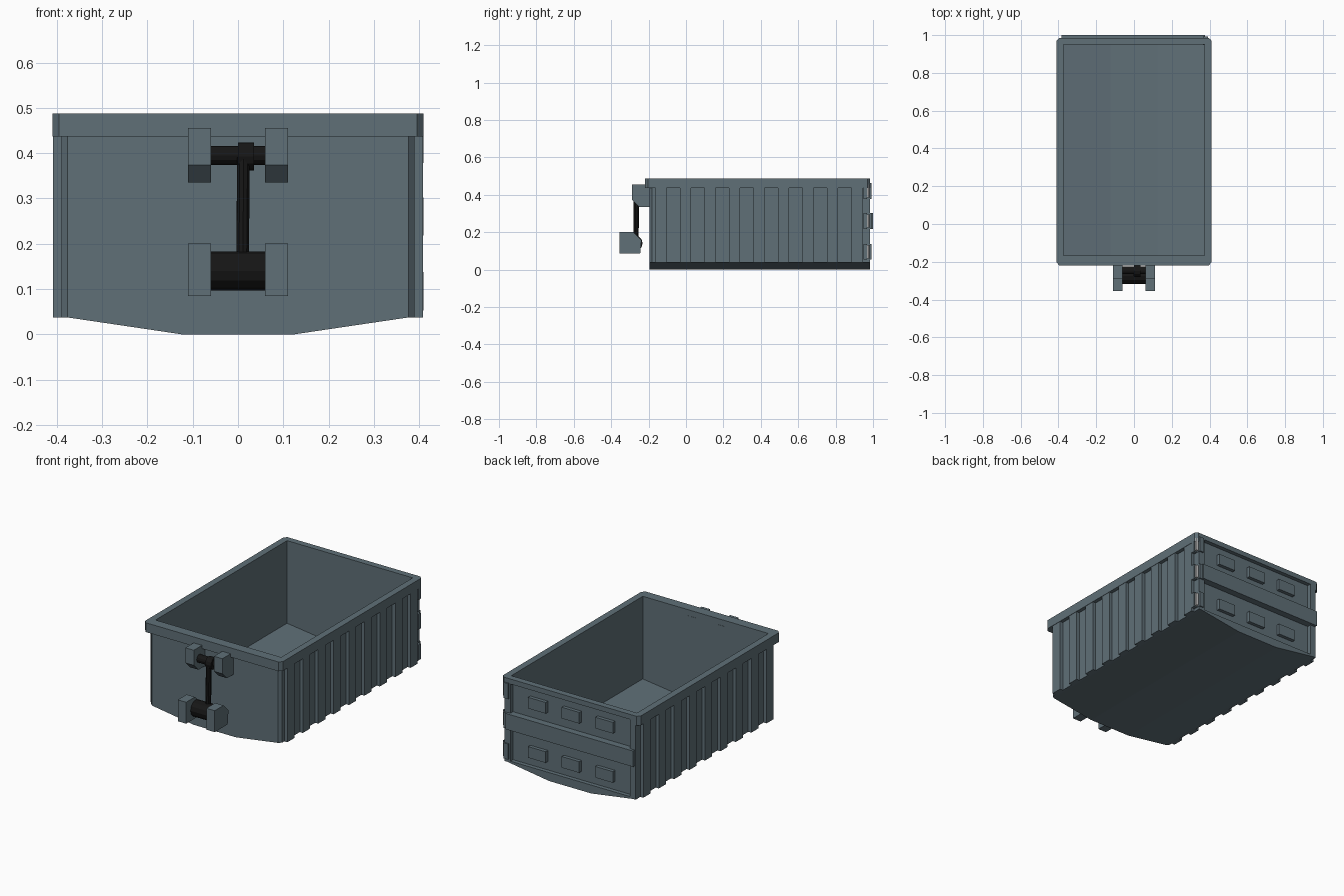
import bpy, bmesh, math
from mathutils import Vector

if "Cube" in bpy.data.objects:
    bpy.data.objects.remove(bpy.data.objects["Cube"])


def material(name, rgb):
    m = bpy.data.materials.new(name)
    m.diffuse_color = (*rgb, 1)
    m.use_nodes = True
    m.node_tree.nodes["Principled BSDF"].inputs["Base Color"].default_value = m.diffuse_color
    return m


STEEL = material("painted_steel", (0.115, 0.16, 0.185))
BLACK = material("black_metal", (0.008, 0.008, 0.008))
PIN = material("bright_pin", (0.6, 0.62, 0.63))


def prism(name, pts, axis, a, b, mat=STEEL):
    """Extrude a 2D outline between a and b along x (yz), y (xz) or z (xy)."""
    def place(p, t):
        if axis == "x":
            return (t, p[0], p[1])
        if axis == "y":
            return (p[0], t, p[1])
        return (p[0], p[1], t)
    bm = bmesh.new()
    lo = [bm.verts.new(place(p, a)) for p in pts]
    hi = [bm.verts.new(place(p, b)) for p in pts]
    n = len(pts)
    bm.faces.new(lo)
    bm.faces.new(hi[::-1])
    for i in range(n):
        j = (i + 1) % n
        bm.faces.new((lo[i], hi[i], hi[j], lo[j]))
    bmesh.ops.recalc_face_normals(bm, faces=bm.faces)
    me = bpy.data.meshes.new(name)
    bm.to_mesh(me)
    bm.free()
    ob = bpy.data.objects.new(name, me)
    bpy.context.collection.objects.link(ob)
    me.materials.append(mat)
    return ob


def box(name, x0, x1, y0, y1, z0, z1, mat=STEEL):
    return prism(name, [(x0, y0), (x1, y0), (x1, y1), (x0, y1)], "z", z0, z1, mat)


def cyl(name, p0, p1, r, sides, mat=BLACK):
    p0, p1 = Vector(p0), Vector(p1)
    d = p1 - p0
    bpy.ops.mesh.primitive_cylinder_add(
        vertices=sides, radius=r, depth=d.length, location=(p0 + p1) / 2,
        rotation=d.to_track_quat("Z", "Y").to_euler())
    ob = bpy.context.object
    ob.name = name
    ob.data.materials.append(mat)
    return ob


def mirrored(pts):
    return pts + [(-x, z) for x, z in reversed(pts)]


# Tub: keel-shaped cross-section, hollowed out, chamfered front corners
tub = prism("tub", mirrored([(0.125, 0), (0.375, 0.037), (0.39, 0.037), (0.39, 0.48)]),
            "y", -0.195, 0.963)
bm = bmesh.new()
bm.from_mesh(tub.data)
edges = [e for e in bm.edges
         if all(v.co.y < -0.19 and abs(v.co.x) > 0.385 for v in e.verts)
         and abs(e.verts[0].co.z - e.verts[1].co.z) > 0.1]
bmesh.ops.bevel(bm, geom=edges, offset=0.014, segments=1, affect="EDGES")
bm.to_mesh(tub.data)
bm.free()
cutter = prism("tub_cutter", mirrored([(0.125, 0.01), (0.375, 0.042), (0.375, 0.6)]),
               "y", -0.168, 0.952)
cutter.hide_render = True
mod = tub.modifiers.new("hollow", "BOOLEAN")
mod.object = cutter
mod.operation = "DIFFERENCE"
mod.solver = "EXACT"
bpy.context.view_layer.objects.active = tub
bpy.ops.object.modifier_apply(modifier=mod.name)
bpy.data.objects.remove(cutter)

# Rim: U-shaped collar along the sides and front, open at the rear
right = [(0.374, 0.985), (0.395, 0.985), (0.41, 0.97), (0.41, -0.203), (0.395, -0.22)]
left = [(-x, y) for x, y in reversed(right)]
prism("rim", right + left + [(-0.374, -0.167), (0.374, -0.167)], "z", 0.437, 0.487)
box("rear_rim", -0.374, 0.374, 0.951, 0.985, 0.46, 0.487)

# Side ribs
for s in (-1, 1):
    for k in range(9):
        y = -0.163 + 0.131 * k
        x0, x1 = sorted((s * 0.385, s * 0.408))
        box("side_rib", x0, x1, y, y + 0.06, 0.037, 0.438)

# Rear gate: frame posts, sill, crossbar and raised blocks
for s in (-1, 1):
    x0, x1 = sorted((s * 0.355, s * 0.39))
    box("gate_post", x0, x1, 0.955, 0.985, 0.037, 0.465)
prism("gate_sill", mirrored([(0.125, 0), (0.375, 0.037), (0.375, 0.045)]), "y", 0.955, 0.985)
box("gate_crossbar", -0.385, 0.375, 0.955, 1.0, 0.218, 0.303)
for z in (0.12, 0.385):
    for x in (-0.2, 0, 0.2):
        box("gate_block", x - 0.052, x + 0.052, 0.955, 0.982, z - 0.03, z + 0.03)

# Hinges on the right rear corner
for z in (0.42, 0.26, 0.095):
    box("hinge_plate", 0.365, 0.41, 0.948, 0.968, z - 0.042, z + 0.042)
    box("hinge_leaf", 0.365, 0.392, 0.96, 0.992, z - 0.042, z + 0.042)
    cyl("hinge_pin", (0.397, 0.973, z - 0.035), (0.397, 0.973, z + 0.035), 0.009, 8, PIN)

# Front latch: upper and lower bracket pairs
upper = [(-0.166, 0.455), (-0.29, 0.455), (-0.29, 0.374), (-0.25, 0.335), (-0.166, 0.335)]
lower = [(-0.355, 0.085), (-0.355, 0.2), (-0.28, 0.2), (-0.238, 0.158), (-0.245, 0.085)]
for s in (-1, 1):
    prism("upper_latch_bracket", upper, "x", s * 0.06, s * 0.11)
    prism("lower_latch_bracket", lower, "x", s * 0.06, s * 0.11)

# Latch pins, eye and rod
cyl("upper_latch_pin", (-0.06, -0.245, 0.395), (0.06, -0.245, 0.395), 0.021, 12)
cyl("lower_latch_roller", (-0.06, -0.275, 0.14), (0.06, -0.275, 0.14), 0.043, 12)
cyl("latch_eye", (-0.0, -0.25, 0.393), (0.035, -0.25, 0.393), 0.031, 12)
cyl("latch_rod", (0.01, -0.268, 0.15), (0.012, -0.265, 0.39), 0.0145, 10)
